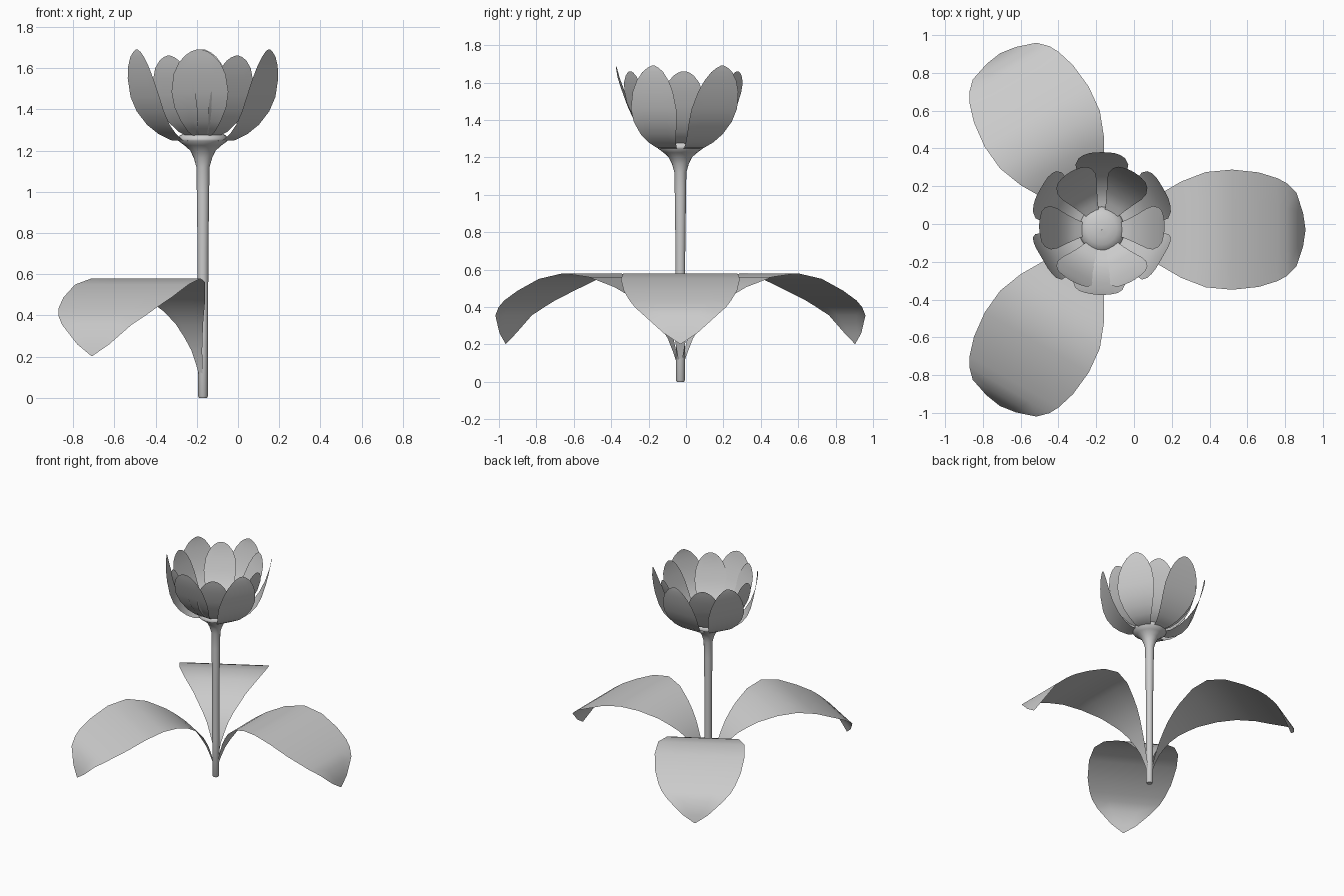
import bpy, math

CX, CY = -0.17, -0.03   # stem axis


def finish(name, verts, faces, angle=50):
    me = bpy.data.meshes.new(name)
    me.from_pydata(verts, [], faces)
    me.update()
    ob = bpy.data.objects.new(name, me)
    bpy.context.collection.objects.link(ob)
    bpy.ops.object.select_all(action='DESELECT')
    ob.select_set(True)
    bpy.context.view_layer.objects.active = ob
    bpy.ops.object.shade_smooth_by_angle(angle=math.radians(angle))
    return ob


def lathe(name, profile, sides=20):
    verts, faces = [], []
    for r, z in profile:
        for i in range(sides):
            a = 2 * math.pi * i / sides
            verts.append((CX + r * math.cos(a), CY + r * math.sin(a), z))
    for k in range(len(profile) - 1):
        for i in range(sides):
            j = (i + 1) % sides
            faces.append((k * sides + i, k * sides + j, (k + 1) * sides + j, (k + 1) * sides + i))
    return finish(name, verts, faces)


def blade(name, rows, azimuth, lean=0.0, scale=1.0):
    """Thin sheet, flat across; rows = (distance from stem, height, half width)."""
    a = math.radians(azimuth)
    c, s = math.cos(a), math.sin(a)
    verts, faces = [], []
    cols = 4
    for r, z, w in rows:
        for i in range(cols + 1):
            t = w * (2 * i / cols - 1)
            shift = lean * max(0, z - 1.25) / 0.44
            rr = r * scale
            verts.append((CX + rr * c - t * s, CY + shift + rr * s + t * c, z))
    n = cols + 1
    for k in range(len(rows) - 1):
        for i in range(cols):
            faces.append((k * n + i, (k + 1) * n + i, (k + 1) * n + i + 1, k * n + i + 1))
    return finish(name, verts, faces)


# stem flaring into the domed flower base
lathe("stem", [(0.001, 0), (0.019, 0), (0.024, 0.008), (0.025, 0.3), (0.026, 0.7), (0.03, 1.0),
               (0.032, 1.12), (0.045, 1.165), (0.062, 1.2), (0.09, 1.225), (0.12, 1.247),
               (0.122, 1.256), (0.112, 1.273), (0.08, 1.29), (0.04, 1.298), (0.001, 1.3)])

# three broad arching leaves
leaf = [(0.02, 0.11, 0.01), (0.035, 0.16, 0.018), (0.06, 0.23, 0.03), (0.09, 0.29, 0.05),
        (0.13, 0.355, 0.075), (0.18, 0.415, 0.11), (0.24, 0.465, 0.15), (0.30, 0.506, 0.185),
        (0.42, 0.56, 0.255), (0.55, 0.58, 0.305), (0.69, 0.55, 0.318), (0.83, 0.487, 0.303),
        (0.93, 0.435, 0.272), (0.98, 0.40, 0.245), (1.03, 0.355, 0.195), (1.065, 0.26, 0.09),
        (1.078, 0.203, 0.003)]
for i in range(3):
    blade(f"leaf_{i + 1}", leaf, 120 * i)

# two rings of six petals
outer = [(0.08, 1.245, 0.035), (0.145, 1.25, 0.06), (0.20, 1.28, 0.085), (0.25, 1.325, 0.11),
         (0.295, 1.39, 0.132), (0.325, 1.46, 0.14), (0.35, 1.55, 0.124), (0.362, 1.61, 0.098),
         (0.369, 1.655, 0.065), (0.37, 1.677, 0.037), (0.37, 1.69, 0.01)]
inner = [(0.08, 1.265, 0.03), (0.14, 1.29, 0.055), (0.19, 1.335, 0.08), (0.235, 1.40, 0.105),
         (0.27, 1.47, 0.115), (0.30, 1.55, 0.105), (0.318, 1.60, 0.084), (0.326, 1.635, 0.056),
         (0.33, 1.652, 0.032), (0.332, 1.66, 0.01)]
front = [(r * 1.04, z + 0.03 * (z - 1.265) / 0.395, w * 1.2) for r, z, w in inner]
for i in range(6):
    az = 30 + 60 * i
    if az == 270:
        blade("outer_petal_front", front, 267, 0.0)
    else:
        blade(f"outer_petal_{i + 1}", outer, az, 0.04)
    blade(f"inner_petal_{i + 1}", inner, 60 * i, 0.02)
